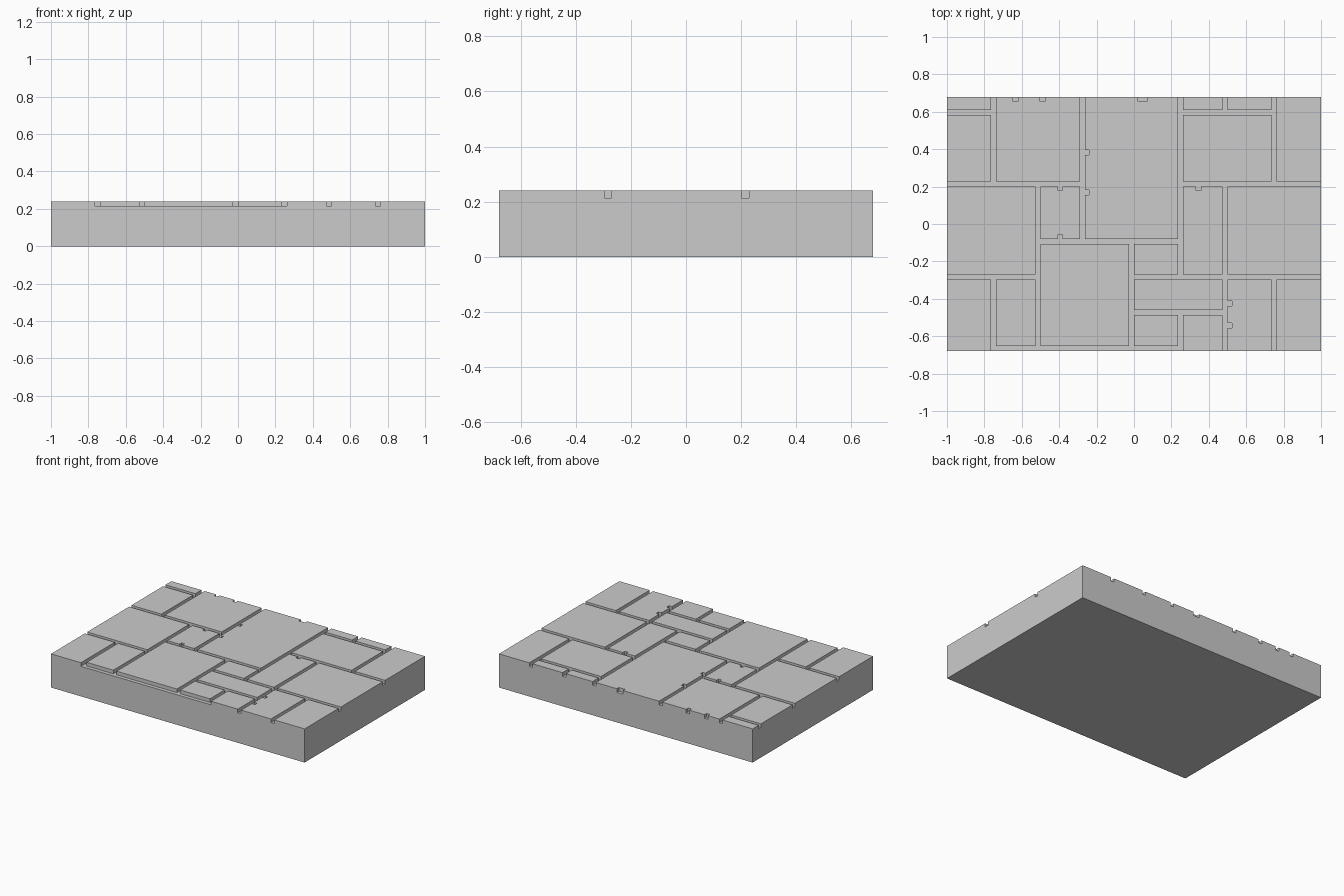
import bpy, bmesh

if "Cube" in bpy.data.objects:
    bpy.data.objects.remove(bpy.data.objects["Cube"])

HX, HY = 1.0, 0.678            # slab half sizes
Z = [0.0, 0.214, 0.24]         # bottom, joint floor, tile top
W = 0.0133                     # half joint width

# joints running in y: (x, y start, y end)
joints_y = [(-0.751, 0.215, HY), (-0.751, -HY, -0.283),
            (-0.514, -0.665, 0.215), (-0.275, -0.094, HY),
            (-0.013, -HY, -0.094), (0.249, -0.283, HY),
            (0.249, -0.665, -0.473), (0.486, 0.597, HY),
            (0.486, -HY, 0.215), (0.748, 0.215, HY), (0.748, -HY, -0.283)]
# joints running in x: (y, x start, x end)
joints_x = [(0.597, -HX, -0.751), (0.597, 0.249, 0.748),
            (0.215, -HX, -0.275), (0.215, 0.249, HX),
            (-0.094, -0.514, 0.249), (-0.283, -HX, -0.514),
            (-0.283, -0.013, HX), (-0.473, -0.013, 0.486),
            (-0.665, -0.751, 0.249)]
# small chips in the tile edges: (x0, x1, y0, y1)
cuts = [(-0.647, -0.620, 0.655, HY), (-0.503, -0.476, 0.655, HY),
        (0.021, 0.070, 0.655, HY), (-0.406, -0.383, 0.180, 0.215),
        (-0.406, -0.383, -0.094, -0.056), (0.332, 0.358, 0.180, 0.215),
        (-0.275, -0.240, 0.368, 0.395), (-0.275, -0.240, 0.155, 0.181),
        (0.486, 0.523, -0.438, -0.411), (0.486, 0.523, -0.556, -0.530)]


def clamp(v, h):
    return round(max(-h, min(h, v)), 4)


def rect(x0, x1, y0, y1):
    return clamp(x0, HX), clamp(x1, HX), clamp(y0, HY), clamp(y1, HY)


cuts = [rect(*c) for c in cuts]
cuts += [rect(x - W, x + W, a - W, b + W) for x, a, b in joints_y]
cuts += [rect(a - W, b + W, y - W, y + W) for y, a, b in joints_x]

# cell grid spanned by all joint edges
xs = sorted({-HX, HX} | {v for c in cuts for v in c[:2]})
ys = sorted({-HY, HY} | {v for c in cuts for v in c[2:]})


def is_cut(i, j):
    x, y = (xs[i] + xs[i + 1]) / 2, (ys[j] + ys[j + 1]) / 2
    return any(a < x < b and c < y < d for a, b, c, d in cuts)


cells = {(i, j, k) for i in range(len(xs) - 1) for j in range(len(ys) - 1)
         for k in range(2) if k == 0 or not is_cut(i, j)}

# skin the solid cells wherever they meet empty space
bm = bmesh.new()
verts = {}


def vert(p):
    if p not in verts:
        verts[p] = bm.verts.new((xs[p[0]], ys[p[1]], Z[p[2]]))
    return verts[p]


for cell in cells:
    for axis in range(3):
        for side in (0, 1):
            near = list(cell)
            near[axis] += 2 * side - 1
            if tuple(near) in cells:
                continue
            u, v = (axis + 1) % 3, (axis + 2) % 3
            quad = []
            for du, dv in ((0, 0), (1, 0), (1, 1), (0, 1)):
                p = list(cell)
                p[axis] += side
                p[u] += du
                p[v] += dv
                quad.append(vert(tuple(p)))
            bm.faces.new(quad if side else quad[::-1])

# merge the flat areas into clean faces
bmesh.ops.dissolve_limit(bm, angle_limit=0.01, verts=bm.verts, edges=bm.edges)
mesh = bpy.data.meshes.new("paved_slab")
bm.to_mesh(mesh)
bm.free()
bpy.context.collection.objects.link(bpy.data.objects.new("paved_slab", mesh))
